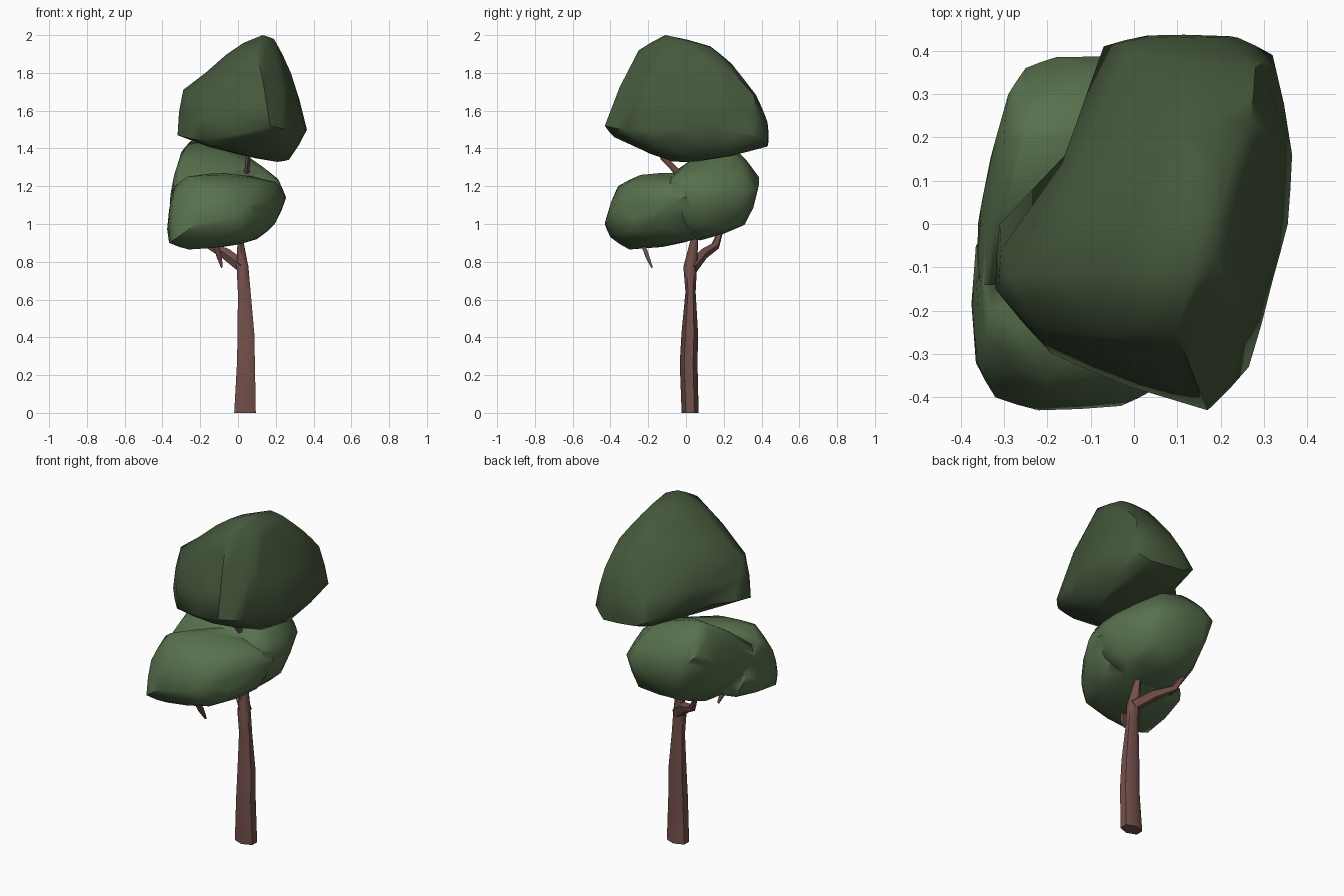
import bpy, bmesh, math
from mathutils import Vector


def material(name, rgb):
    m = bpy.data.materials.new(name)
    m.diffuse_color = (*rgb, 1)
    return m


BARK = material("bark", (0.17, 0.08, 0.07))
DARK = material("dark_leaves", (0.06, 0.098, 0.045))
LIGHT = material("light_leaves", (0.098, 0.165, 0.075))


def finish(name, bm, mat, angle):
    bmesh.ops.recalc_face_normals(bm, faces=bm.faces[:])
    me = bpy.data.meshes.new(name)
    bm.to_mesh(me)
    bm.free()
    ob = bpy.data.objects.new(name, me)
    bpy.context.collection.objects.link(ob)
    me.materials.append(mat)
    bpy.ops.object.select_all(action='DESELECT')
    ob.select_set(True)
    bpy.context.view_layer.objects.active = ob
    bpy.ops.object.shade_smooth_by_angle(angle=math.radians(angle))
    return ob


def clump(name, points, mat, dents=()):
    """Faceted leaf mass: hull around its silhouette points, rounded, then dented."""
    bm = bmesh.new()
    for p in points:
        bm.verts.new(p)
    bmesh.ops.convex_hull(bm, input=bm.verts[:])
    loose = [v for v in bm.verts if not v.link_faces]
    bmesh.ops.delete(bm, geom=loose, context='VERTS')
    bmesh.ops.subdivide_edges(bm, edges=bm.edges[:], cuts=1, smooth=0.12,
                              use_grid_fill=True)
    bmesh.ops.triangulate(bm, faces=bm.faces[:])
    for centre, radius, push in dents:
        for v in bm.verts:
            f = 1 - (v.co - Vector(centre)).length / radius
            if f > 0:
                v.co += Vector(push) * f
    return finish(name, bm, mat, 50)


def limb(name, path, sides=6):
    """Tapered tube; path items are (x, y, z, rx, ry)."""
    bm = bmesh.new()
    pts = [Vector(p[:3]) for p in path]
    rings = []
    for i, p in enumerate(path):
        d = pts[min(i + 1, len(pts) - 1)] - pts[max(i - 1, 0)]
        if i == 0 and p[2] == 0:
            d = Vector((0, 0, 1))
        q = Vector((0, 0, 1)).rotation_difference(d)
        ring = []
        for k in range(sides):
            a = 2 * math.pi * (k + 0.5) / sides
            ring.append(bm.verts.new(pts[i] + q @ Vector((p[3] * math.cos(a), p[4] * math.sin(a), 0))))
        rings.append(ring)
    for a, b in zip(rings, rings[1:]):
        for k in range(sides):
            n = (k + 1) % sides
            bm.faces.new((a[k], a[n], b[n], b[k]))
    bm.faces.new(rings[0])
    bm.faces.new(rings[-1])
    return finish(name, bm, BARK, 60)


# Trunk, running up through the lower leaves into the crown
limb("trunk", [(.037, .022, 0, .066, .045), (.042, .014, .26, .055, .047),
               (.042, .02, .42, .051, .044), (.033, .024, .64, .039, .027),
               (.024, .022, .77, .036, .036), (.012, .045, .92, .017, .02),
               (.03, .03, 1.1, .018, .018), (.045, -.04, 1.27, .016, .018),
               (.055, -.12, 1.35, .014, .016), (.07, -.15, 1.5, .008, .008)])
# Side branches
limb("side_branch", [(.03, .025, .77, .035, .04), (-.06, .09, .84, .032, .028),
                     (-.15, .155, .885, .02, .024), (-.2, .19, .98, .012, .012)], 5)
limb("front_twig", [(-.085, -.18, .77, .006, .006), (-.1, -.205, .83, .02, .014),
                    (-.12, -.23, .9, .016, .014), (-.13, -.25, .98, .008, .008)], 4)

# Upper crown
clump("upper_leaves", [
    (-.31, 0, 1.5), (-.32, -.15, 1.47), (-.19, -.3, 1.44), (.1, -.38, 1.46),
    (.17, -.43, 1.52), (.265, -.33, 1.5), (.285, -.18, 1.43), (.32, -.13, 1.5),
    (.355, 0, 1.5), (.365, .16, 1.5), (.335, .29, 1.5), (.32, .39, 1.46),
    (.24, .43, 1.41), (.03, .435, 1.43), (-.07, .41, 1.48), (0, .32, 1.395),
    (.22, .05, 1.33), (.27, .1, 1.34), (.2, -.07, 1.33), (0, 0, 1.37),
    (-.29, -.12, 1.71), (-.2, -.12, 1.77), (.13, -.36, 1.66), (.1, -.31, 1.78),
    (.1, -.25, 1.92), (-.07, -.11, 1.92), (.05, -.14, 1.95), (.13, -.11, 2.0),
    (.19, -.08, 1.98), (.12, .13, 1.94), (.2, .13, 1.93), (.28, .1, 1.8),
    (.1, .24, 1.85), (.27, .24, 1.81), (.28, .36, 1.68), (.06, .37, 1.68),
    (.2, .43, 1.54), (.05, .43, 1.54), (.26, -.08, 1.8), (.19, -.28, 1.73),
    (-.22, -.24, 1.67), (-.1, -.285, 1.71), (.02, -.3, 1.77)], DARK,
    [((-.2, .2, 1.5), .22, (.06, -.03, 0)), ((-.14, -.11, 1.86), .14, (.02, 0, -.03)),
     ((-.03, -.1, 1.9), .12, (0, 0, -.02))])

# Lower leaves: a low front mass merged with a higher rear mass
lower = clump("lower_leaves", [
    (-.365, -.32, .9), (-.32, -.4, .93), (-.22, -.43, 1.0), (-.03, -.42, 1.03),
    (-.26, -.3, .865), (-.08, -.22, .88), (-.36, -.2, 1.1), (-.335, -.2, 1.2),
    (-.27, -.24, 1.25), (-.1, -.24, 1.26), (-.05, -.05, 1.27), (.03, -.33, 1.2),
    (-.2, -.36, 1.2), (.12, -.29, 1.07), (.13, -.27, .98), (.2, -.14, 1.01),
    (-.365, -.05, 1.05), (-.32, 0, .94), (.25, -.08, 1.14), (.2, -.1, 1.22),
    (.1, .05, .92), (.2, .1, 1.13), (.05, -.38, 1.1), (.05, -.34, .94),
    (-.345, -.32, 1.1), (-.28, -.08, .9)], LIGHT)
rear = clump("rear_leaves", [
    (-.18, .385, 1.25), (-.25, .36, 1.25), (-.29, .3, 1.29), (-.3, .18, 1.38),
    (-.25, .2, 1.44), (-.12, .25, 1.41), (-.345, .08, 1.2), (-.36, 0, 1.1),
    (.05, .18, 1.36), (.05, .29, 1.34), (.21, .1, 1.24), (.255, .08, 1.14),
    (.18, .3, 1.17), (.1, .38, 1.18), (-.18, .31, 1.0), (.1, .3, 1.0),
    (-.2, .1, .92), (.1, .05, .92), (.21, -.08, 1.22), (.05, -.01, 1.31),
    (-.1, -.04, 1.28), (-.31, -.06, 1.25), (.2, 0, 1.01), (.17, .16, .98),
    (-.355, -.14, 1.12), (-.33, -.14, 1.2), (-.3, -.1, .97)], LIGHT)
mod = lower.modifiers.new("merge", 'BOOLEAN')
mod.operation = 'UNION'
mod.solver = 'EXACT'
mod.object = rear
bpy.context.view_layer.objects.active = lower
bpy.ops.object.modifier_apply(modifier=mod.name)
bpy.data.objects.remove(rear)
